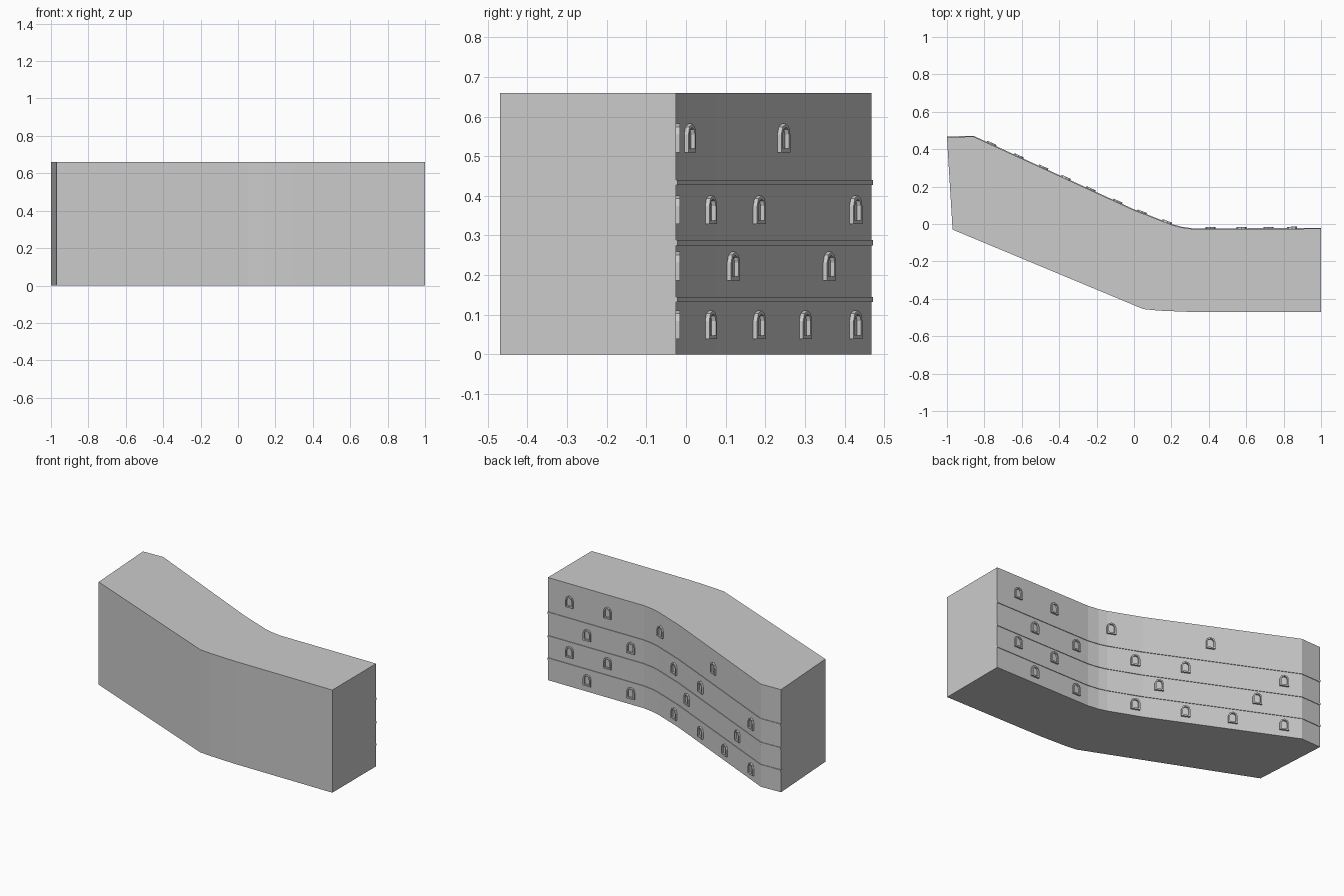
import bpy, bmesh, math
from mathutils import Vector, Matrix

if "Cube" in bpy.data.objects:
    bpy.data.objects.remove(bpy.data.objects["Cube"])

H = 0.66
# Back wall polyline (left to right) and front wall (right to left)
back = [(-1, .463), (-.86, .468), (0, .074), (.2, -.004), (.25, -.018), (.32, -.028), (1, -.025)]
front = [(1, -.47), (.3, -.47), (.13, -.463), (.05, -.455), (-.97, -.03)]


def finish(bm, name):
    bmesh.ops.recalc_face_normals(bm, faces=bm.faces)
    me = bpy.data.meshes.new(name)
    bm.to_mesh(me)
    bm.free()
    ob = bpy.data.objects.new(name, me)
    bpy.context.collection.objects.link(ob)
    return ob


def prism(name, pts, z0, z1):
    bm = bmesh.new()
    f = bm.faces.new([bm.verts.new((x, y, z0)) for x, y in pts])
    ext = bmesh.ops.extrude_face_region(bm, geom=[f])
    vs = [g for g in ext['geom'] if isinstance(g, bmesh.types.BMVert)]
    bmesh.ops.translate(bm, verts=vs, vec=(0, 0, z1 - z0))
    return finish(bm, name)


# Curved building block
prism("building_body", back + front, 0, H)

# Thin string courses between storeys
def offset(d):
    out = []
    for i, p in enumerate(back):
        a, b = back[max(i - 1, 0)], back[min(i + 1, len(back) - 1)]
        t = Vector((b[0] - a[0], b[1] - a[1])).normalized()
        out.append((p[0] - t.y * d, p[1] + t.x * d))
    out[0] = (-1, back[0][1] + d)
    out[-1] = (1, back[-1][1] + d)
    return out

for i, z in enumerate((.132, .275, .427)):
    prism(f"string_course_{i + 1}", offset(.004) + offset(-.01)[::-1], z, z + .013)


# Position and outward normal on the back wall
def wall_at(x):
    for (x0, y0), (x1, y1) in zip(back, back[1:]):
        if x0 <= x <= x1:
            y = y0 + (y1 - y0) * (x - x0) / (x1 - x0)
            t = Vector((x1 - x0, y1 - y0, 0)).normalized()
            return Vector((x, y, 0)), t, Vector((-t.y, t.x, 0))


def arch(w, spring, z0):
    return [(-w, z0)] + [(-w * math.cos(math.pi * k / 4), spring + w * math.sin(math.pi * k / 4))
                         for k in range(5)] + [(w, z0)]


# Arched window frame: open ring standing proud of the wall
def window(name, x, z):
    p, t, n = wall_at(x)
    bm = bmesh.new()
    loops = []
    for prof in (arch(.027, .045, 0), arch(.018, .045, .009)):
        for d in (-.004, .011):
            loops.append([bm.verts.new(p + t * u + n * d + Vector((0, 0, z + v))) for u, v in prof])
    ob, of, ib, inf = loops
    c = len(ob)
    for k in range(c):
        j = (k + 1) % c
        for a, b in ((ob, of), (of, inf), (inf, ib), (ib, ob)):
            bm.faces.new((a[k], a[j], b[j], b[k]))
    finish(bm, name)


rows = [(.039, (-.764, -.487, -.233, .04, .41, .72)),
        (.187, (-.619, -.09, .575, .845)),
        (.329, (-.764, -.233, .04, .41, .72)),
        (.51, (-.367, .175, .575, .845))]
for r, (z, xs) in enumerate(rows):
    for k, x in enumerate(xs):
        window(f"window_frame_{r + 1}_{k + 1}", x, z)
